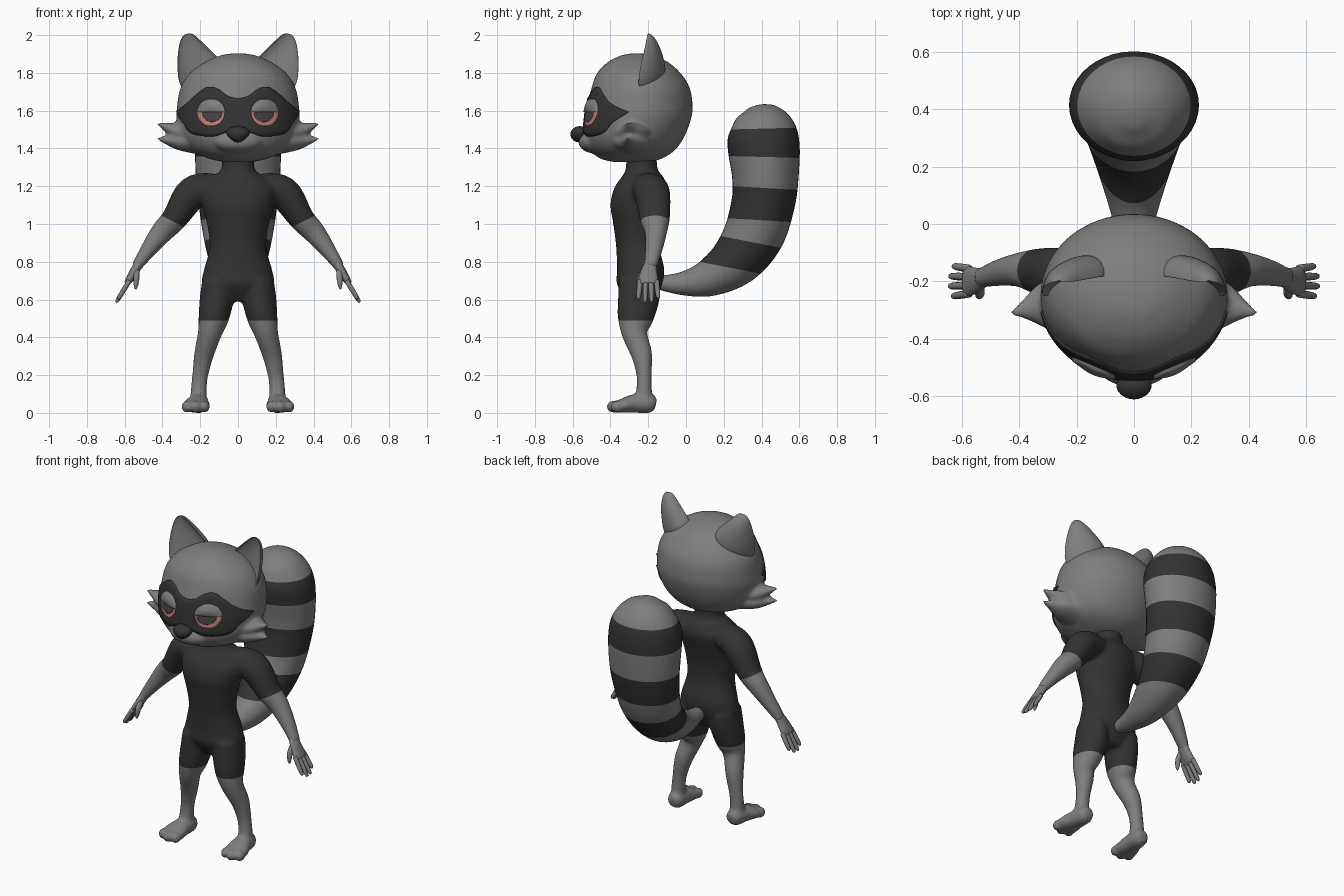
import bpy, bmesh
from math import sin, cos, pi, radians, sqrt
from mathutils import Vector, Matrix
from mathutils.bvhtree import BVHTree

if "Cube" in bpy.data.objects:
    bpy.data.objects.remove(bpy.data.objects["Cube"])


def material(name, r, g, b):
    m = bpy.data.materials.new(name)
    m.use_nodes = True
    m.diffuse_color = (r, g, b, 1)
    m.node_tree.nodes["Principled BSDF"].inputs["Base Color"].default_value = (r, g, b, 1)
    return m


FUR = material("grey_fur", .21, .21, .21)
DARK = material("charcoal", .033, .033, .033)
PINK = material("eye_pink", .55, .22, .2)
IRIS = material("iris_grey", .06, .055, .055)
X, Y, Z = Vector((1, 0, 0)), Vector((0, 1, 0)), Vector((0, 0, 1))


def skin(bm, loops):
    """Join successive closed loops of points and cap both ends."""
    rows = [[bm.verts.new(p) for p in loop] for loop in loops]
    n = len(rows[0])
    faces = [bm.faces.new((a[i], a[(i + 1) % n], b[(i + 1) % n], b[i]))
             for a, b in zip(rows, rows[1:]) for i in range(n)]
    faces += [bm.faces.new(rows[0]), bm.faces.new(rows[-1])]
    bmesh.ops.recalc_face_normals(bm, faces=faces)


def smooth_rows(rows, steps):
    """Catmull-Rom interpolation of number rows."""
    out = []
    for i in range(len(rows) - 1):
        a, b, c, d = (rows[max(0, min(len(rows) - 1, i + k))] for k in (-1, 0, 1, 2))
        for s in range(steps):
            t = s / steps
            out.append([.5 * (2 * q + (r - p) * t + (2 * p - 5 * q + 4 * r - w) * t ** 2
                              + (3 * q - p - 3 * r + w) * t ** 3)
                        for p, q, r, w in zip(a, b, c, d)])
    return out + [list(rows[-1])]


def loft(bm, rings, ref, flat=False, n=28, steps=5):
    """Tube through rings (x, y, z, radius along ref, other radius)."""
    rows = smooth_rows(rings, steps)
    pts = [Vector(r[:3]) for r in rows]
    loops = []
    for i, r in enumerate(rows):
        t = Z if flat else (pts[min(i + 1, len(pts) - 1)] - pts[max(i - 1, 0)]).normalized()
        a = (ref - t * ref.dot(t)).normalized()
        b = t.cross(a)
        loops.append([pts[i] + a * r[3] * cos(2 * pi * k / n) + b * r[4] * sin(2 * pi * k / n)
                      for k in range(n)])
    skin(bm, loops)


def ball(bm, centre, radii):
    bmesh.ops.create_uvsphere(bm, u_segments=24, v_segments=16, radius=1,
                              matrix=Matrix.Translation(centre) @ Matrix.Diagonal((*radii, 1)))


def finish(name, bm, mats, voxel=0, passes=4, subsurf=0):
    for f in bm.faces:
        f.smooth = True
    mesh = bpy.data.meshes.new(name)
    bm.to_mesh(mesh)
    bm.free()
    ob = bpy.data.objects.new(name, mesh)
    bpy.context.collection.objects.link(ob)
    if voxel:
        # fuse overlapping volumes into one soft skin
        mod = ob.modifiers.new("fuse", "REMESH")
        mod.mode, mod.voxel_size, mod.use_smooth_shade = "VOXEL", voxel, True
        soft = ob.modifiers.new("soften", "SMOOTH")
        soft.factor, soft.iterations = .5, passes
        ob.data = bpy.data.meshes.new_from_object(
            ob.evaluated_get(bpy.context.evaluated_depsgraph_get()))
        ob.modifiers.clear()
    if subsurf:
        ob.modifiers.new("round", "SUBSURF").levels = subsurf
        ob.modifiers["round"].render_levels = subsurf
    ob.data.materials.clear()
    for m in mats:
        ob.data.materials.append(m)
    return ob


def paint(ob, planes, rule):
    """Cut clean colour borders, then colour faces by rule."""
    bm = bmesh.new()
    bm.from_mesh(ob.data)
    for co, no in planes:
        bmesh.ops.bisect_plane(bm, geom=bm.verts[:] + bm.edges[:] + bm.faces[:],
                               plane_co=co, plane_no=no, dist=1e-5)
    for f in bm.faces:
        f.smooth = True
        f.material_index = int(rule(f.calc_center_median()))
    bm.to_mesh(ob.data)
    bm.free()


def stack(rows):
    """Level rings from (z, half width, front y, back y)."""
    return [(0, (f + b) / 2, z, w, (b - f) / 2) for z, w, f, b in rows]


# Body: torso, arms, legs and feet fused
bm = bmesh.new()
loft(bm, stack([(.59, .13, -.31, -.17), (.68, .19, -.365, -.125), (.76, .18, -.365, -.115),
                (.88, .15, -.37, -.14), (1.0, .165, -.385, -.14), (1.1, .19, -.40, -.12),
                (1.19, .2, -.38, -.10), (1.25, .14, -.34, -.12), (1.29, .09, -.32, -.15),
                (1.38, .085, -.315, -.155)]), X, flat=True)
for s in (-1, 1):
    loft(bm, [(s * x, y, z, a, b) for x, y, z, a, b in (
        (.12, -.21, 1.2, .09, .07), (.24, -.18, 1.165, .095, .088), (.335, -.165, 1.03, .08, .068),
        (.40, -.16, .96, .06, .06), (.47, -.17, .87, .047, .044), (.54, -.19, .77, .034, .027))], Y)
    loft(bm, [(s * x, y, z, a, b) for x, y, z, a, b in (
        (.11, -.245, .70, .08, .11), (.112, -.25, .61, .09, .11), (.13, -.268, .5, .08, .095),
        (.15, -.272, .42, .063, .068), (.18, -.235, .31, .052, .056), (.2, -.222, .2, .042, .04),
        (.208, -.222, .12, .042, .042), (.21, -.225, .05, .045, .05))], X)
    loft(bm, [(s * x, y, z, a, b) for x, y, z, a, b in (
        (.205, -.16, .045, .03, .03), (.207, -.19, .05, .05, .05), (.213, -.27, .05, .06, .05),
        (.222, -.34, .037, .075, .037), (.225, -.375, .032, .06, .028))], X)
    for x, y in ((.178, -.375), (.225, -.385), (.27, -.365)):
        ball(bm, (s * x, y, .033), (.029, .035, .033))
body = finish("body", bm, [DARK, FUR], voxel=.011)
CUFF = [(Vector((s * .338, 0, 1.01)), Vector((s * .45, 0, -.9))) for s in (-1, 1)]
paint(body, [(Vector((0, 0, .49)), Z)] + CUFF,
      lambda c: c.z < .49 or (abs(c.x) > .26 and any(
          (c - p).dot(n) > 0 and c.x * p.x > 0 for p, n in CUFF)))

# Hands: palm, four fingers and thumb
for s, side in ((1, "left"), (-1, "right")):
    bm = bmesh.new()
    loft(bm, [(s * x, y, z, a, b) for x, y, z, a, b in (
        (.52, -.185, .80, .03, .025), (.545, -.195, .755, .042, .024),
        (.575, -.2, .705, .052, .02), (.59, -.2, .685, .045, .014))], Y, n=16)
    for i, length in enumerate((.85, 1, .98, .8)):
        y = -.243 + i * .029
        loft(bm, [(s * (.575 + .07 * t * length), y + (i - 1.5) * .006 * t, .70 - .115 * t * length, r, r)
                  for t, r in ((0, .014), (.5, .0135), (.9, .011), (1, .004))], Y, n=10, steps=3)
    loft(bm, [(s * x, y, z, r, r) for x, y, z, r in (
        (.54, -.205, .765, .018), (.538, -.24, .72, .017), (.54, -.25, .68, .013),
        (.543, -.253, .655, .005))], Y, n=10, steps=3)
    finish(side + "_hand", bm, [FUR])

# Head with muzzle and cheek tufts
bm = bmesh.new()
loft(bm, stack([(1.328, .07, -.38, -.2), (1.345, .15, -.45, -.13), (1.39, .25, -.51, -.06),
                (1.46, .305, -.54, -.01), (1.55, .325, -.535, .025), (1.62, .323, -.525, .035),
                (1.72, .305, -.5, .02), (1.80, .255, -.47, -.03), (1.86, .17, -.41, -.10),
                (1.893, .09, -.34, -.18), (1.903, .03, -.29, -.24)]), X, flat=True, n=48)
ball(bm, (0, -.49, 1.435), (.13, .08, .06))
for s in (-1, 1):
    for tip_z, low in ((1.535, 1.49), (1.452, 1.44)):
        loft(bm, [(s * .22, -.28, low, .12, .07), (s * .31, -.285, low, .085, .05),
                  (s * .38, -.3, (low + tip_z) / 2, .035, .024), (s * .43, -.312, tip_z, .005, .004)], Y)
head = finish("head", bm, [FUR], voxel=.011, passes=3)
hbm = bmesh.new()
hbm.from_mesh(head.data)
tree = BVHTree.FromBMesh(hbm)
hbm.free()


def drape(name, nu, nv, ray, lift, mat, bulge=0):
    """Thin plate laid on the head; its doubled border forms the rim."""
    bm = bmesh.new()
    us = [0] + [i / nu for i in range(nu + 1)] + [1]
    vs = [0] + [i / nv for i in range(nv + 1)] + [1]
    grid = []
    for i, u in enumerate(us):
        row = []
        for j, v in enumerate(vs):
            origin, d = ray(u, v)
            hit = tree.ray_cast(origin, d)[0] or origin + d * .5
            rim = i in (0, len(us) - 1) or j in (0, len(vs) - 1)
            row.append(bm.verts.new(hit - d * (0 if rim else lift + bulge * sin(pi * u) * sin(pi * v))))
        grid.append(row)
    for a, b in zip(grid, grid[1:]):
        for j in range(len(vs) - 1):
            bm.faces.new((a[j], a[j + 1], b[j + 1], b[j]))
    bmesh.ops.remove_doubles(bm, verts=bm.verts[:], dist=1e-5)
    bm.normal_update()
    if sum(f.normal.y * f.calc_area() for f in bm.faces) > 0:
        bmesh.ops.reverse_faces(bm, faces=bm.faces[:])
    finish(name, bm, [mat])


# Mask: (angle from front, top, bottom)
MASK = smooth_rows([(0, 1.665, 1.49), (12, 1.677, 1.485), (25, 1.715, 1.465), (38, 1.725, 1.465),
                    (50, 1.688, 1.475), (58, 1.655, 1.495), (64, 1.635, 1.53),
                    (72, 1.615, 1.558), (82, 1.595, 1.59)], 5)


def mask_ray(u, v):
    k = round((2 * u - 1) * (len(MASK) - 1))
    ang, top, low = MASK[abs(k)]
    ang = radians(ang) * (1 if k > 0 else -1)
    d = Vector((-sin(ang), cos(ang), 0))
    return Vector((0, -.26, low + (top - low) * v)) - d, d


drape("mask", 2 * (len(MASK) - 1), 10, mask_ray, .008, DARK)


# Eyes: pink ball, iris and heavy upper lid
def eye_ray(cx, rx, rz, low, high):
    def ray(u, v):
        z = low + (high - low) * u
        half = rx * sqrt(max(0, 1 - ((z - 1.59) / rz) ** 2))
        return Vector((cx + half * (2 * v - 1), -1, z)), Y
    return ray


for s, side in ((1, "left"), (-1, "right")):
    drape(side + "_eye", 10, 16, eye_ray(s * .142, .072, .072, 1.518, 1.6), .013, PINK)
    drape(side + "_iris", 8, 14, eye_ray(s * .138, .054, .05, 1.541, 1.6), .017, IRIS)
    drape(side + "_eyelid", 10, 16, eye_ray(s * .142, .075, .074, 1.592, 1.663), .02, FUR, .012)

# Nose
bm = bmesh.new()
ball(bm, (0, -.562, 1.475), (.066, .05, .043))
for v in bm.verts:
    v.co.x *= 1 + (v.co.z - 1.49) * 7 if v.co.z < 1.49 else 1
finish("nose", bm, [DARK])

# Ears: crescent sections from (inner rim, outer rim, depth)
EAR = [((.06, -.18, 1.83), (.305, -.27, 1.67), .12), ((.115, -.19, 1.895), (.325, -.255, 1.81), .105),
       ((.18, -.2, 1.955), (.32, -.225, 1.92), .075), ((.222, -.205, 1.995), (.303, -.21, 1.985), .04),
       ((.245, -.205, 2.01), (.28, -.205, 2.008), .015)]
for s, side in ((1, "left"), (-1, "right")):
    bm = bmesh.new()
    loops = []
    for inner, outer, depth in EAR:
        p, q = Vector(inner), Vector(outer)
        loop = []
        for k in range(20):
            a = 2 * pi * k / 20
            c = (p + q) / 2 + (q - p) / 2 * cos(a) + Y * depth * (sin(a) if k <= 10 else -.4 * sin(a))
            loop.append(Vector((s * c.x, c.y, c.z)))
        loops.append(loop)
    skin(bm, loops)
    finish(side + "_ear", bm, [FUR], subsurf=2)

# Tail with slanted bands
bm = bmesh.new()
loft(bm, [(0, y, z, a, b) for y, z, a, b in (
    (-.15, .69, .035, .035), (-.02, .685, .065, .062), (.12, .715, .105, .1), (.26, .805, .15, .138),
    (.36, .945, .185, .16), (.41, 1.12, .21, .168), (.42, 1.25, .223, .176), (.412, 1.4, .225, .19),
    (.40, 1.5, .2, .178), (.38, 1.585, .13, .12), (.37, 1.62, .05, .05), (.368, 1.627, .01, .01))],
    X, n=40, steps=6)
tail = finish("tail", bm, [FUR, DARK])
BANDS = [(Vector((0, y0, z0)), Vector((0, z0 - z1, y1 - y0))) for y0, z0, y1, z1 in (
    (.07, .80, .43, .73), (.19, .935, .52, .87), (.23, 1.03, .57, 1.01),
    (.25, 1.2, .6, 1.18), (.22, 1.36, .6, 1.35), (.22, 1.5, .59, 1.51))]
paint(tail, BANDS, lambda c: sum((c - p).dot(n) > 0 for p, n in BANDS) % 2)
